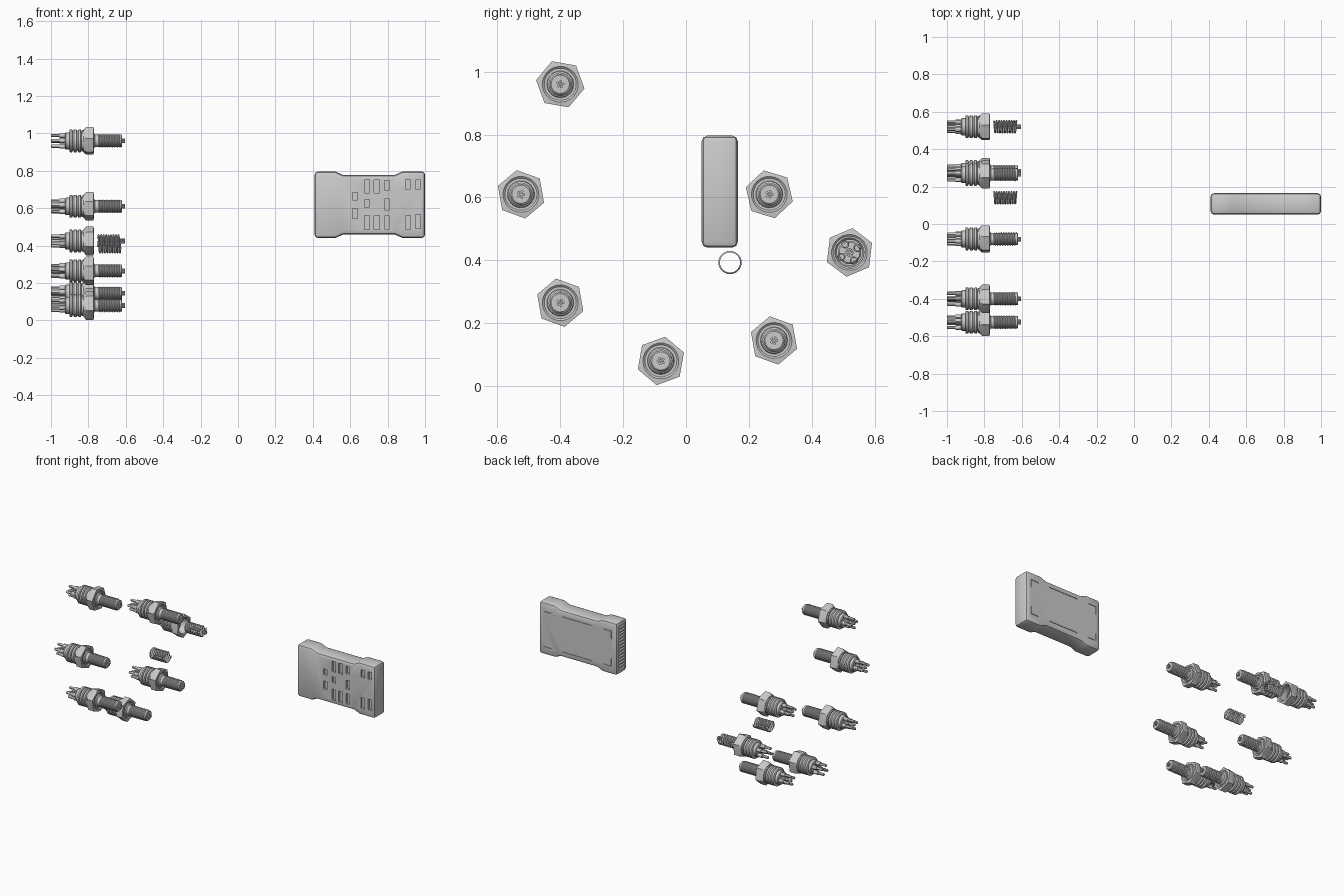
import bpy, bmesh
from math import sin, cos, pi, radians
from mathutils import Vector

if "Cube" in bpy.data.objects:
    bpy.data.objects.remove(bpy.data.objects["Cube"])

HEX_R = 0.078


def finish(bm, name):
    bmesh.ops.remove_doubles(bm, verts=bm.verts, dist=1e-5)
    bmesh.ops.recalc_face_normals(bm, faces=bm.faces)
    me = bpy.data.meshes.new(name)
    bm.to_mesh(me)
    bm.free()
    return me


def place(name, me, loc=(0, 0, 0), rx=0):
    ob = bpy.data.objects.new(name, me)
    ob.location = loc
    ob.rotation_euler.x = rx
    bpy.context.collection.objects.link(ob)
    return ob


def lathe(bm, profile, seg=24, cy=0, cz=0):
    """Revolve (x, r) points about x; r == 'hex' follows a hexagon outline."""
    rings = []
    for x, r in profile:
        ring = []
        for i in range(seg):
            a = 2 * pi * i / seg
            rr = HEX_R * cos(pi / 6) / cos(a % (pi / 3) - pi / 6) if r == 'hex' else r
            ring.append(bm.verts.new((x, cy + rr * cos(a), cz + rr * sin(a))))
        rings.append(ring)
    for a, b in zip(rings, rings[1:]):
        for i in range(seg):
            j = (i + 1) % seg
            bm.faces.new((a[i], a[j], b[j], b[i]))


def lathe_mesh(name, profile, centres=((0, 0),), seg=24):
    bm = bmesh.new()
    for cy, cz in centres:
        lathe(bm, profile, seg, cy, cz)
    return finish(bm, name)


def ring_points(n, r, phase=0):
    return [(r * cos(phase + 2 * pi * i / n), r * sin(phase + 2 * pi * i / n)) for i in range(n)]


# ribbed sleeve behind the nut
ribs = [(-0.925, 0), (-0.925, 0.042), (-0.92, 0.046), (-0.902, 0.046)]
for x in (-0.902, -0.879, -0.856):
    ribs += [(x, 0.056), (x + 0.003, 0.061), (x + 0.015, 0.061), (x + 0.018, 0.056), (x + 0.018, 0.051)]
ribs += [(-0.833, 0.051), (-0.833, 0.057), (-0.818, 0.057)]
sleeve = lathe_mesh("sleeve", ribs, seg=32)

# hexagonal nut, chamfered at the back, open bore
nut = lathe_mesh("hex_nut", [(-0.825, 0.051), (-0.825, 0.062), (-0.812, 'hex'), (-0.772, 'hex'),
                             (-0.77, 0.057), (-0.775, 0.051), (-0.825, 0.051)])

# threaded shank core
shank = lathe_mesh("shank", [(-0.78, 0.054), (-0.776, 0.051), (-0.776, 0.043), (-0.77, 0.041), (-0.765, 0.033),
                             (-0.622, 0.033), (-0.619, 0.029), (-0.619, 0)])

# connector pins
pins = lathe_mesh("pins", [(-1.0, 0), (-1.0, 0.006), (-0.996, 0.009), (-0.955, 0.009), (-0.955, 0.013),
                           (-0.905, 0.013), (-0.905, 0)], ring_points(4, 0.029, 0.1) + [(0, 0)], 12)

# hollow sockets seen inside the open unit
sockets = lathe_mesh("sockets", [(-0.92, 0.012), (-0.84, 0.012), (-0.84, 0.008), (-0.92, 0.008)],
                     ring_points(4, 0.029, 0.1), 12)

# five-lobed tip
tip = lathe_mesh("tip", [(-0.63, 0), (-0.63, 0.0045), (-0.605, 0.0045), (-0.605, 0)],
                 ring_points(5, 0.009, 0.3) + [(0, 0)], 8)

# helical thread with a V section
bm = bmesh.new()
turns, seg, x0, pitch = 9, 24, -0.748, 0.0133
prev = None
for i in range(turns * seg + 1):
    a = 2 * pi * i / seg
    x = x0 + pitch * i / seg
    cur = [bm.verts.new((x + dx, r * cos(a), r * sin(a)))
           for dx, r in ((-0.005, 0.032), (0, 0.037), (0.005, 0.032))]
    if prev:
        for k in (0, 1):
            bm.faces.new((prev[k], prev[k + 1], cur[k + 1], cur[k]))
    prev = cur
thread = finish(bm, "thread")

# seven units: (y, z, turn); the last is an open shell without its shank core
units = [(-0.40, 0.96, -10), (-0.525, 0.61, -20), (-0.40, 0.265, -20), (-0.08, 0.08, 20),
         (0.28, 0.145, -20), (0.265, 0.61, -17), (0.52, 0.425, 23)]
for n, (y, z, turn) in enumerate(units):
    last = n == len(units) - 1
    parts = [("sleeve", sleeve), ("hex_nut", nut), ("pins", pins), ("thread", thread), ("tip", tip),
             ("sockets", sockets) if last else ("shank", shank)]
    for name, me in parts:
        place(f"{name}_{n + 1}", me, (0, y, z), radians(turn))

# loose coil
place("loose_thread", thread, (0, 0.14, 0.393))

# flat housing with waisted top and bottom edges
CZ, Y0, Y1 = 0.6185, 0.05, 0.165
half = [(0.41, 0.178), (0.52, 0.178), (0.56, 0.16), (0.84, 0.16), (0.88, 0.178), (1.0, 0.178)]
outline = [(x, CZ + h) for x, h in half] + [(x, CZ - h) for x, h in reversed(half)]
bm = bmesh.new()
face = bm.faces.new([bm.verts.new((x, Y0, z)) for x, z in outline])
ext = bmesh.ops.extrude_face_region(bm, geom=[face])
bmesh.ops.translate(bm, vec=(0, Y1 - Y0, 0),
                    verts=[v for v in ext["geom"] if isinstance(v, bmesh.types.BMVert)])
housing = place("housing", finish(bm, "housing"))
bev = housing.modifiers.new("bevel", 'BEVEL')
bev.width, bev.segments = 0.018, 2
bev.limit_method, bev.angle_limit = 'ANGLE', radians(40)

# recess cutters
bm = bmesh.new()


def cut(x, y, z, sx, sy, sz):
    vs = bmesh.ops.create_cube(bm, size=1)["verts"]
    bmesh.ops.scale(bm, vec=(sx, sy, sz), verts=vs)
    bmesh.ops.translate(bm, vec=(x, y, z), verts=vs)


# front windows: (x, z, height)
for x, z, h in [(0.69, 0.717, 0.07), (0.742, 0.717, 0.07), (0.797, 0.722, 0.05), (0.909, 0.727, 0.05),
                (0.963, 0.727, 0.05), (0.626, 0.663, 0.04), (0.626, 0.572, 0.055), (0.69, 0.626, 0.04),
                (0.797, 0.62, 0.06), (0.69, 0.524, 0.075), (0.742, 0.524, 0.075), (0.797, 0.524, 0.07),
                (0.909, 0.524, 0.075), (0.963, 0.529, 0.075)]:
    cut(x, Y0, z, 0.028, 0.03, h)
# slots on the left end
for i in range(14):
    cut(0.41, 0.1075, CZ - 0.143 + i * 0.022, 0.03, 0.072, 0.011)
# shallow grooves on the back
for s in (-1, 1):
    cut(0.705, Y1, CZ + s * 0.12, 0.22, 0.008, 0.006)
    for e in (-1, 1):
        cut(0.705 + e * 0.23, Y1, CZ + s * 0.12, 0.06, 0.008, 0.006)
        cut(0.705 + e * 0.257, Y1, CZ + s * 0.0955, 0.006, 0.008, 0.055)
# merge-free so the crossing corner grooves stay separate solids
me = bpy.data.meshes.new("recess_cutter")
bm.to_mesh(me)
bm.free()
cutter = place("recess_cutter", me)
cutter.hide_render = True
bo = housing.modifiers.new("recesses", 'BOOLEAN')
bo.operation, bo.object, bo.solver = 'DIFFERENCE', cutter, 'EXACT'
bo.use_self = True

# bake the housing and drop the cutter
dg = bpy.context.evaluated_depsgraph_get()
baked = bpy.data.meshes.new_from_object(housing.evaluated_get(dg))
housing.modifiers.clear()
housing.data = baked
bpy.data.objects.remove(cutter)

for ob in bpy.context.collection.objects:
    ob.select_set(True)
bpy.context.view_layer.objects.active = housing
bpy.ops.object.shade_smooth_by_angle(angle=radians(30))
